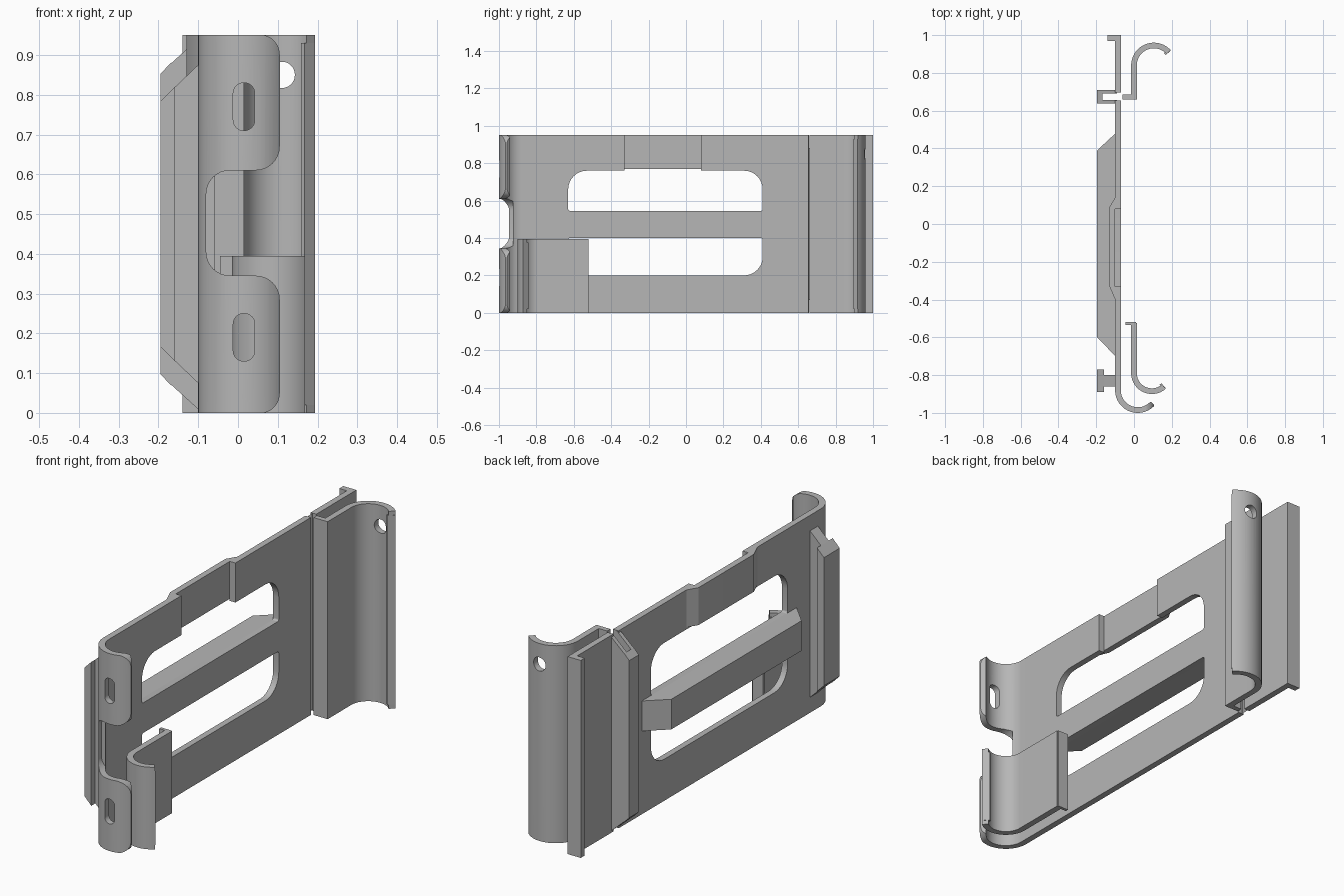
import bpy, bmesh
from math import cos, sin, radians
from mathutils import Vector

cube = bpy.data.objects.get("Cube")
if cube:
    bpy.data.objects.remove(cube, do_unlink=True)

# Single grey finish
grey = bpy.data.materials.new("plain grey")
grey.use_nodes = True
grey.diffuse_color = (0.47, 0.47, 0.47, 1)
grey.node_tree.nodes["Principled BSDF"].inputs["Base Color"].default_value = (0.47, 0.47, 0.47, 1)

ORDER = {"z": lambda u, v, w: (u, v, w),
         "y": lambda u, v, w: (u, w, v),
         "x": lambda u, v, w: (w, u, v)}


def prism(name, outline, axis, lo, hi):
    """Extrude a flat outline along one axis."""
    bm = bmesh.new()
    place = ORDER[axis]
    low = [bm.verts.new(place(u, v, lo)) for u, v in outline]
    high = [bm.verts.new(place(u, v, hi)) for u, v in outline]
    bm.faces.new(low)
    bm.faces.new(high)
    for i in range(len(low)):
        j = (i + 1) % len(low)
        bm.faces.new((low[i], low[j], high[j], high[i]))
    bmesh.ops.recalc_face_normals(bm, faces=bm.faces)
    mesh = bpy.data.meshes.new(name)
    bm.to_mesh(mesh)
    bm.free()
    mesh.materials.append(grey)
    obj = bpy.data.objects.new(name, mesh)
    bpy.context.collection.objects.link(obj)
    return obj


def box_outline(u0, u1, v0, v1):
    return [(u0, v0), (u1, v0), (u1, v1), (u0, v1)]


def arc(cx, cy, r, a0, a1, steps=28):
    angles = [radians(a0 + (a1 - a0) * i / steps) for i in range(steps + 1)]
    return [(cx + r * cos(a), cy + r * sin(a)) for a in angles]


def ribbon(path, t):
    """Outline of a strip of thickness t along a centre line."""
    pts = [Vector(p) for p in path]
    left, right = [], []
    for i, p in enumerate(pts):
        d = (pts[min(i + 1, len(pts) - 1)] - pts[max(i - 1, 0)]).normalized()
        n = Vector((-d.y, d.x)) * t / 2
        left.append(tuple(p + n))
        right.append(tuple(p - n))
    return left + right[::-1]


def fillet(corners, steps=8):
    """Round right-angled corners given as (u, v, radius)."""
    out = []
    for i, (u, v, r) in enumerate(corners):
        p = Vector((u, v))
        if r == 0:
            out.append((u, v))
            continue
        a = (Vector(corners[i - 1][:2]) - p).normalized() * r
        b = (Vector(corners[(i + 1) % len(corners)][:2]) - p).normalized() * r
        for k in range(steps + 1):
            t = radians(90 * k / steps)
            out.append(tuple(p + a * (1 - sin(t)) + b * (1 - cos(t))))
    return out


def rounded(u0, u1, v0, v1, low, high):
    return fillet([(u0, v0, low), (u1, v0, low), (u1, v1, high), (u0, v1, high)])


def cut(obj, outline, axis, lo, hi):
    cutter = prism("cutter", outline, axis, lo, hi)
    cutter.hide_render = True
    mod = obj.modifiers.new("cut", "BOOLEAN")
    mod.operation = "DIFFERENCE"
    mod.solver = "EXACT"
    mod.object = cutter
    bpy.context.view_layer.objects.active = obj
    bpy.ops.object.modifier_apply(modifier=mod.name)
    bpy.data.objects.remove(cutter, do_unlink=True)


H = 0.95  # overall height

# Main plate with curled front edge
plate = prism("main_plate", ribbon([(-0.085, 0.655), (-0.085, -0.82)]
              + arc(0.02, -0.88, 0.105, 180, 318), 0.03), "z", 0, H)

# Notch and rounded corners of the curled edge
notch = fillet([(-0.08, 0.345, 0.06), (0.105, 0.345, 0.06), (0.105, -0.001, 0.05),
                (0, -0.001, 0), (0, -0.1, 0), (0.3, -0.1, 0), (0.3, 1.05, 0), (0, 1.05, 0),
                (0, 0.951, 0), (0.105, 0.951, 0.05), (0.105, 0.61, 0.06), (-0.08, 0.61, 0.06)])
cut(plate, notch, "y", -1.1, -0.925)
for z in (0.13, 0.71):
    cut(plate, rounded(-0.012, 0.042, z, z + 0.12, 0.0265, 0.0265), "y", -1.1, -0.94)

# Two windows and the stepped-back top strip
cut(plate, rounded(-0.63, 0.41, 0.545, 0.76, 0.01, 0.1), "x", -0.2, 0)
cut(plate, rounded(-0.63, 0.41, 0.2, 0.4, 0.1, 0.01), "x", -0.2, 0)
cut(plate, box_outline(-0.33, 0.08, 0.7, 1.0), "x", -0.2, 0)
prism("top_strip", [(-0.1, -0.4), (-0.13, -0.33), (-0.13, 0.09), (-0.1, 0.14)], "z", 0.77, H)

# Raised bar between the windows
prism("cross_bar", [(-0.098, -0.7), (-0.195, -0.6), (-0.195, 0.39), (-0.098, 0.48)],
      "z", 0.4, 0.545)

# Rear plate with end lip
prism("rear_plate", [(-0.07, 0.695), (-0.07, 1), (-0.14, 1), (-0.14, 0.97),
                     (-0.1, 0.97), (-0.1, 0.695)], "z", 0, H)


def rail(name, x0, x1, y0, y1, margin):
    """Upright strip whose ends slope back at 45 degrees."""
    def end(x):
        return margin + max(0, -0.1 - x) * 1.02
    prism(name, [(x0, end(x0)), (x1, end(x1)), (x1, H - end(x1)), (x0, H - end(x0))],
          "y", y0, y1)


# Folded hinge joining the two plates
rail("hinge_front_wall", -0.18, -0.09, 0.637, 0.657, 0)
rail("hinge_rear_wall", -0.18, -0.09, 0.69, 0.71, 0)
rail("hinge_fold", -0.195, -0.168, 0.637, 0.71, 0)

# T-shaped guide rail at the front
rail("guide_stem", -0.17, -0.095, -0.86, -0.8, 0.07)
rail("guide_flange", -0.195, -0.158, -0.89, -0.77, 0.07)

# Tall separate hook at the rear
hook = prism("rear_hook", ribbon([(0, 0.66), (0, 0.79)]
             + arc(0.105, 0.84, 0.105, 180, 42), 0.03), "z", 0, H)
cut(hook, rounded(0.077, 0.143, 0.817, 0.883, 0.0325, 0.0325), "y", 0.9, 1.1)
prism("rear_hook_foot", box_outline(-0.06, 0.01, 0.66, 0.685), "z", 0, H)
prism("rear_hook_bead", ribbon(arc(0.105, 0.84, 0.1, 50, 41, 6), 0.034), "z", 0.02, H - 0.02)

# Short separate clip at the front
prism("front_clip", ribbon([(0, -0.525), (0, -0.74)]
      + arc(0.095, -0.79, 0.095, 180, 312), 0.03), "z", 0, 0.395)
prism("front_clip_foot", box_outline(-0.045, 0.01, -0.535, -0.52), "z", 0, 0.395)
prism("front_clip_bead", ribbon(arc(0.095, -0.79, 0.09, 304, 313, 6), 0.034), "z", 0.02, 0.375)

# Smooth curved surfaces, keep edges sharp
for obj in bpy.context.collection.objects:
    if obj.type == "MESH" and grey.name in obj.data.materials:
        bpy.ops.object.select_all(action="DESELECT")
        obj.select_set(True)
        bpy.context.view_layer.objects.active = obj
        bpy.ops.object.shade_smooth_by_angle()
